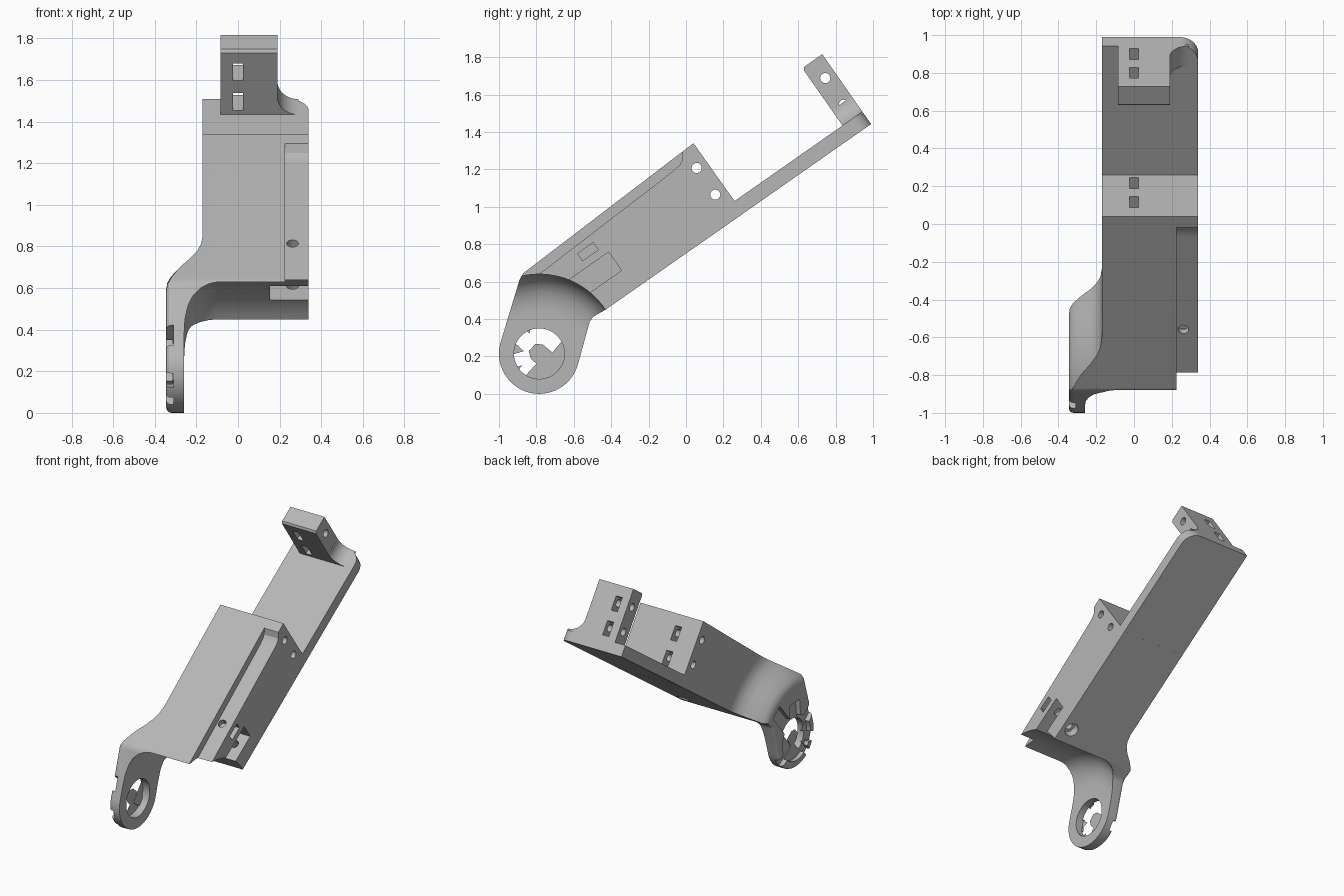
import bpy, bmesh
from math import sin, cos, pi, radians
from mathutils import Vector

if "Cube" in bpy.data.objects:
    bpy.data.objects.remove(bpy.data.objects["Cube"])

grey = bpy.data.materials.new("light_grey")
grey.use_nodes = True
grey.diffuse_color = (0.47, 0.47, 0.47, 1)
grey.node_tree.nodes["Principled BSDF"].inputs["Base Color"].default_value = (0.47, 0.47, 0.47, 1)

# The arm leans back: u runs along it, v stands square to its underside
TILT = radians(34.95)
RING_Y, RING_Z = -0.785, 0.215


def uv(u, v):
    return (-0.43 + u * cos(TILT) - v * sin(TILT), 0.45 + u * sin(TILT) + v * cos(TILT))


# Placements turn a profile point and an extrusion distance into a position
def side(p, t):
    return Vector((t, p[0], p[1]))


def plan(p, t):
    return Vector((p[0], *uv(p[1], t)))


def cross(p, t):
    return Vector((p[0], *uv(t, p[1])))


def finish(name, bm):
    bmesh.ops.recalc_face_normals(bm, faces=bm.faces)
    mesh = bpy.data.meshes.new(name)
    bm.to_mesh(mesh)
    bm.free()
    mesh.materials.append(grey)
    ob = bpy.data.objects.new(name, mesh)
    bpy.context.collection.objects.link(ob)
    return ob


def prism(name, pts, a, b, place=side, round_start=0):
    bm = bmesh.new()
    lo = [bm.verts.new(place(p, a)) for p in pts]
    hi = [bm.verts.new(place(p, b)) for p in pts]
    cap = bm.faces.new(lo)
    bm.faces.new(hi)
    for i in range(len(pts)):
        j = (i + 1) % len(pts)
        bm.faces.new((lo[i], lo[j], hi[j], hi[i]))
    if round_start:
        bmesh.ops.recalc_face_normals(bm, faces=bm.faces)
        bmesh.ops.bevel(bm, geom=list(cap.edges), offset=round_start, segments=3,
                        profile=0.5, affect='EDGES')
    return finish(name, bm)


def box(x0, x1, u0, u1, v0, v1):
    return prism("cutter", [uv(u0, v0), uv(u1, v0), uv(u1, v1), uv(u0, v1)], x0, x1)


def arc(cx, cy, r, a0, a1, n):
    return [(cx + r * cos(radians(a0 + (a1 - a0) * i / n)),
             cy + r * sin(radians(a0 + (a1 - a0) * i / n))) for i in range(n + 1)]


def circle(c, r, n=32):
    return arc(c[0], c[1], r, 0, 360, n)[:-1]


def revolve(pts, n=96):
    # Closed (radius, x) profile turned about the ring axis
    bm = bmesh.new()
    loops = []
    for k in range(n):
        a = 2 * pi * k / n
        loops.append([bm.verts.new((x, RING_Y + r * cos(a), RING_Z + r * sin(a))) for r, x in pts])
    m = len(pts)
    for k in range(n):
        p, q = loops[k], loops[(k + 1) % n]
        for i in range(m):
            j = (i + 1) % m
            bm.faces.new((p[i], p[j], q[j], q[i]))
    bmesh.ops.remove_doubles(bm, verts=bm.verts, dist=1e-5)
    bmesh.ops.dissolve_degenerate(bm, edges=bm.edges, dist=1e-5)
    return finish("cutter", bm)


def cut(ob, cutters):
    for c in cutters:
        c.hide_render = True
        mod = ob.modifiers.new("cut", 'BOOLEAN')
        mod.operation, mod.solver, mod.object = 'DIFFERENCE', 'EXACT', c
    graph = bpy.context.evaluated_depsgraph_get()
    mesh = bpy.data.meshes.new_from_object(ob.evaluated_get(graph))
    ob.modifiers.clear()
    ob.data = mesh
    for c in cutters:
        bpy.data.objects.remove(c)


def smooth(ob):
    bpy.ops.object.select_all(action='DESELECT')
    ob.select_set(True)
    bpy.context.view_layer.objects.active = ob
    bpy.ops.object.shade_smooth_by_angle(angle=radians(28))
    mod = ob.modifiers.new("even_shading", 'WEIGHTED_NORMAL')
    mod.keep_sharp = True


# Sloping body and hanging ring arm share one side outline
outline = [(-0.43, 0.45), (0.306, 0.964), (0.26, 1.03), (0.04, 1.34), (-0.87, 0.645), (-0.89, 0.61)]
outline += arc(RING_Y, RING_Z, 0.215, 165, 345, 32)
outline += [(-0.515, 0.385), (-0.495, 0.413)]
body = prism("body_and_ring_arm", outline, -0.345, 0.34, round_start=0.025)

# Hollow beside the ring, and the flare from ring arm to body
cutters = [
    revolve([(0, 1), (0.425, 1), (0.425, -0.10), (0.418, -0.14), (0.40, -0.18), (0.37, -0.215),
             (0.33, -0.24), (0.28, -0.255), (0.23, -0.26), (0, -0.26)]),
    revolve([(0.38, -0.36), (0.38, -0.345), (0.41, -0.34), (0.44, -0.322), (0.485, -0.28), (0.53, -0.23),
             (0.57, -0.197), (0.61, -0.178), (0.66, -0.17), (3, -0.17), (3, -0.36)]),
    # Stepped channel on the left edge of the top
    prism("cutter", [(-1, 0.475), (-0.07, 1.19), (-0.035, 1.222), (-0.018, 1.25), (-0.015, 1.5), (-1, 1.5)],
          0.225, 0.5),
    # Open pocket and small slot
    box(0.155, 0.5, -0.25, 0.19, 0.123, 0.243),
    box(0.2, 0.5, 0.049, 0.151, 0.285, 0.332),
    # Screw hole with wide mouth below
    prism("cutter", circle((0.262, 0.104), 0.028), -0.1, 0.6, plan),
    prism("cutter", circle((0.262, 0.104), 0.048), -0.1, 0.06, plan),
    # Ring bore and shallow seat
    prism("cutter", circle((RING_Y, RING_Z), 0.135, 64), -0.5, 0),
    prism("cutter", circle((RING_Y, RING_Z), 0.16, 64), -0.5, -0.315),
]

# Radial notches on the outer face of the ring
for angle, half, reach in ((50, 0.05, 0.36), (85, 0.06, 0.27), (138, 0.045, 0.3),
                           (196, 0.035, 0.3), (228, 0.025, 0.3), (325, 0.035, 0.3)):
    a = radians(angle)
    quad = [(0.05, -half), (reach, -half), (reach, half), (0.05, half)]
    cutters.append(prism("cutter", [(RING_Y + r * cos(a) - w * sin(a), RING_Z + r * sin(a) + w * cos(a))
                                    for r, w in quad], -0.5, -0.31))


# Matching pin holes and strap slots in the body end and the end tab
def fixings(u, u0, u1):
    made = []
    for v in (0.342, 0.168):
        made.append(prism("cutter", circle(uv(u, v), 0.027), -0.6, 0.6))
        made.append(box(-0.025, 0.025, u0, u1, v - 0.062, v + 0.038))
    return made


cut(body, cutters + fixings(0.833, 0.79, 1.0))
smooth(body)

# Thin back plate with one rounded corner
plate = prism("back_plate", [(-0.17, 0.897), (0.34, 0.897)] + arc(0.24, 1.632, 0.1, 0, 90, 12)
              + [(-0.17, 1.732)], 0, 0.081, plan)
smooth(plate)

# Upright end tab and its curved brace
tab = prism("end_tab", [uv(1.602, 0.07), uv(1.732, 0.07), uv(1.732, 0.456), uv(1.615, 0.456),
                        uv(1.602, 0.443)], -0.085, 0.19)
cut(tab, fixings(1.672, 1.5, 1.9))
smooth(tab)
brace = prism("tab_brace", [(0.18, 0.07), (0.29, 0.07)] + arc(0.29, 0.181, 0.1, 270, 180, 10)
              + [(0.18, 0.181)], 1.602, 1.732, cross)
smooth(brace)
